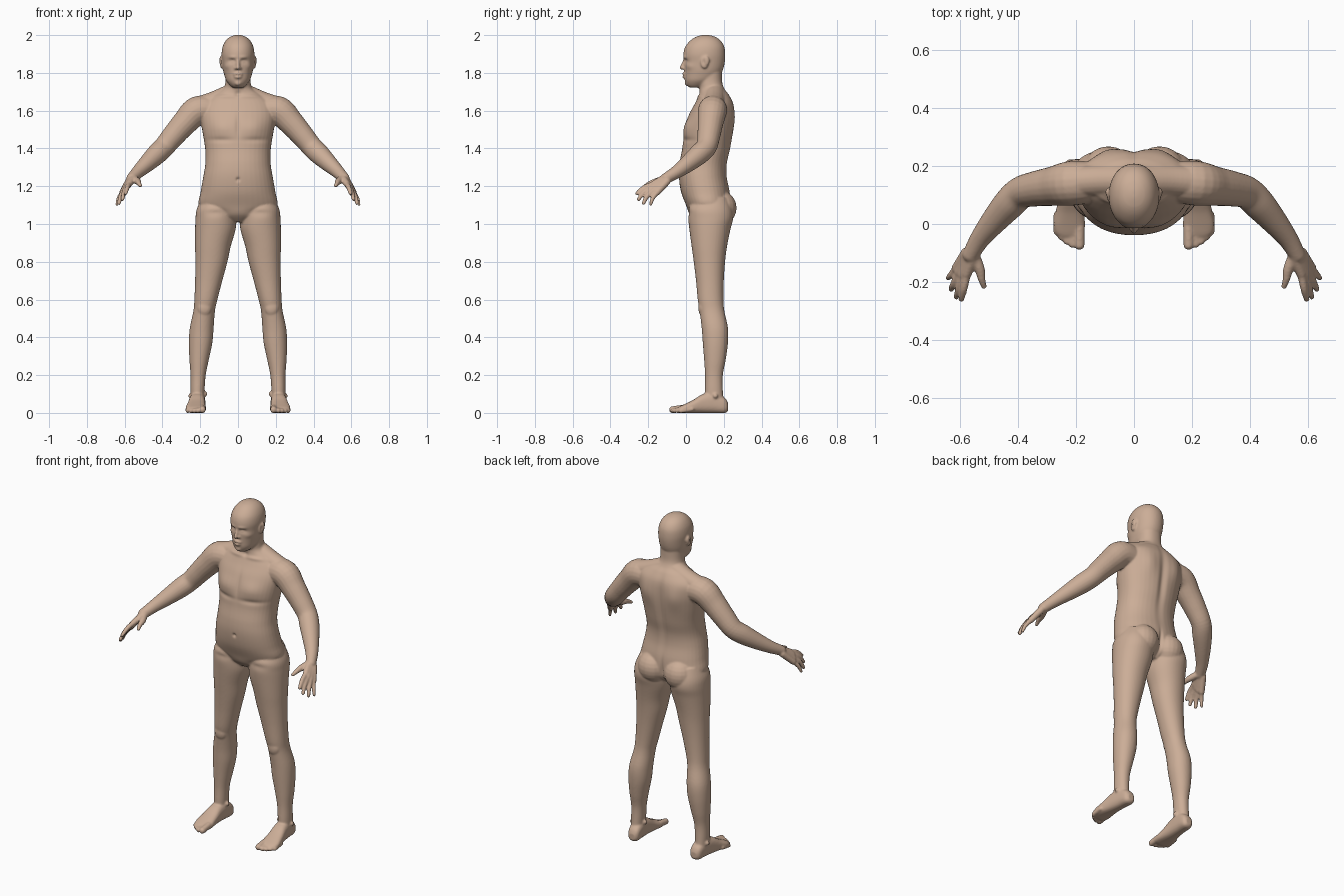
import bpy, bmesh, math
from mathutils import Vector, Matrix

bm = bmesh.new()


def spline(rows, n=5):
    """Catmull-Rom through rows of numbers."""
    out = []
    for i in range(len(rows) - 1):
        p0, p1, p2 = rows[max(i - 1, 0)], rows[i], rows[i + 1]
        p3 = rows[min(i + 2, len(rows) - 1)]
        for k in range(n):
            t = k / n
            out.append([0.5 * (2 * b + (c - a) * t + (2 * a - 5 * b + 4 * c - d) * t * t
                               + (3 * b - a - 3 * c + d) * t ** 3)
                        for a, b, c, d in zip(p0, p1, p2, p3)])
    return out + [list(rows[-1])]


def skin(rings):
    vs = [[bm.verts.new(p) for p in r] for r in rings]
    n = len(vs[0])
    for a, b in zip(vs, vs[1:]):
        for i in range(n):
            j = (i + 1) % n
            bm.faces.new((a[i], a[j], b[j], b[i]))
    bm.faces.new(vs[0])
    bm.faces.new(vs[-1][::-1])


def loft(rows, s=1, along_y=False, power=2.2, n=40):
    """Rows: position, centre x, half width, low side, high side."""
    rings = []
    for p, xc, hw, lo, hi in spline(rows):
        ring = []
        for i in range(n):
            a = 2 * math.pi * i / n
            c, d = math.cos(a), math.sin(a)
            x = s * (xc + hw * math.copysign(abs(c) ** (2 / power), c))
            w = (lo + hi) / 2 + (hi - lo) / 2 * math.copysign(abs(d) ** (2 / power), d)
            ring.append((x, p, w) if along_y else (x, w, p))
        rings.append(ring)
    skin(rings)


def ball(s, x, y, z, rx, ry=None, rz=None):
    m = Matrix.Translation((s * x, y, z)) @ Matrix.Diagonal((rx, ry or rx, rz or rx, 1))
    bmesh.ops.create_uvsphere(bm, u_segments=20, v_segments=12, radius=1, matrix=m)


def limb(s, rows, n=20):
    """Round tube through x, y, z, radius rows with ball ends."""
    pts = spline(rows)
    cs = [Vector((s * p[0], p[1], p[2])) for p in pts]
    rings = []
    for i, c in enumerate(cs):
        t = (cs[min(i + 1, len(cs) - 1)] - cs[max(i - 1, 0)]).normalized()
        u = t.cross(Vector((0.1, 0.2, 1))).normalized()
        v = u.cross(t)
        rings.append([c + pts[i][3] * (u * math.cos(2 * math.pi * k / n) + v * math.sin(2 * math.pi * k / n))
                      for k in range(n)])
    skin(rings)
    for r in (rows[0], rows[-1]):
        ball(s, *r)


# Torso and neck
loft([(1.01, 0, .05, .06, .18), (1.05, 0, .15, .02, .225), (1.10, 0, .207, .0, .235),
      (1.17, 0, .198, -.026, .232), (1.25, 0, .184, -.038, .217), (1.32, 0, .173, -.035, .218),
      (1.40, 0, .174, -.02, .236), (1.50, 0, .19, -.01, .252), (1.58, 0, .2, .016, .256),
      (1.64, 0, .185, .048, .25), (1.685, 0, .13, .068, .228), (1.715, 0, .08, .07, .205),
      (1.75, 0, .067, .064, .192), (1.81, 0, .066, .06, .19)])

# Head
loft([(1.722, 0, .026, .02, .08), (1.735, 0, .043, .004, .115), (1.76, 0, .063, -.006, .155),
      (1.79, 0, .073, -.008, .182), (1.82, 0, .080, -.009, .197), (1.86, 0, .084, -.011, .206),
      (1.90, 0, .087, -.014, .208), (1.94, 0, .081, -.003, .202), (1.972, 0, .064, .024, .182),
      (1.992, 0, .04, .055, .152), (2.001, 0, .012, .09, .118)], power=2.1)
limb(1, [(0, -.006, 1.872, .009), (0, -.014, 1.85, .009), (0, -.023, 1.828, .011)])
limb(1, [(-.02, -.006, 1.792, .006), (0, -.013, 1.795, .008), (.02, -.006, 1.792, .006)])
limb(1, [(-.016, -.005, 1.779, .006), (0, -.011, 1.778, .009), (.016, -.005, 1.779, .006)])
ball(1, 0, .006, 1.747, .02, .014, .016)

FINGERS = [((.576, -.172, 1.212), (.586, -.222, 1.193), (.595, -.26, 1.162)),
           ((.590, -.174, 1.196), (.603, -.222, 1.168), (.612, -.251, 1.130)),
           ((.602, -.166, 1.181), (.620, -.205, 1.148), (.630, -.225, 1.110)),
           ((.612, -.152, 1.168), (.632, -.177, 1.135), (.641, -.187, 1.103))]
TOES = [(.188, -.072, .018), (.213, -.070, .013), (.232, -.060, .012), (.250, -.046, .012), (.266, -.028, .012)]

for s in (1, -1):
    # Nostril wings and ears
    ball(s, .012, -.01, 1.824, .009, .011, .008)
    ball(s, .087, .098, 1.856, .009, .021, .034)
    ball(s, .091, .108, 1.864, .008, .016, .026)
    # Shoulder slope, arm
    limb(s, [(.03, .15, 1.69, .055), (.12, .15, 1.65, .055), (.2, .145, 1.622, .055)])
    limb(s, [(.13, .145, 1.60, .07), (.215, .14, 1.60, .077), (.28, .13, 1.538, .068),
             (.34, .121, 1.47, .061), (.39, .108, 1.41, .056), (.43, .07, 1.37, .055),
             (.48, .013, 1.322, .046), (.53, -.05, 1.275, .035), (.562, -.105, 1.242, .029)])
    # Hand
    for k, f in enumerate(FINGERS):
        r = .013 if k < 3 else .0115
        base = (.553 + .008 * k, -.112 + .004 * k, 1.245 - .006 * k)
        limb(s, [(*base, .02), (*f[0], .017)])
        limb(s, [(*f[0], r + .001), (*f[1], r), (*f[2], r - .003)])
    limb(s, [(.550, -.112, 1.238, .02), (.532, -.155, 1.226, .018),
             (.525, -.190, 1.216, .013), (.517, -.215, 1.203, .010)])
    # Buttock and leg
    ball(s, .088, .185, 1.085, .088, .083, .09)
    loft([(1.14, .12, .07, .05, .22), (1.08, .118, .100, .012, .245), (1.03, .118, .107, .012, .25),
          (.97, .12, .107, .018, .235), (.88, .133, .094, .03, .217), (.80, .141, .085, .041, .207),
          (.70, .155, .072, .053, .20), (.60, .170, .061, .062, .198), (.54, .179, .057, .072, .203),
          (.45, .192, .063, .083, .222), (.37, .198, .062, .089, .222), (.28, .206, .051, .096, .21),
          (.20, .211, .040, .101, .195), (.12, .214, .037, .1, .195), (.05, .215, .034, .1, .2)], s, power=2.1)
    ball(s, .178, .046 + .043, .555, .038, .024, .045)
    ball(s, .176, .145, .10, .014)
    ball(s, .250, .155, .09, .014)
    # Foot and toes
    loft([(.223, .207, .018, .012, .05), (.205, .208, .034, -.001, .08), (.15, .212, .039, -.001, .11),
          (.09, .217, .043, -.001, .100), (.04, .221, .049, -.001, .070), (0, .223, .054, -.001, .05),
          (-.03, .222, .050, -.001, .036), (-.045, .218, .038, .004, .028)], s, True, 2.6)
    for x, y, r in TOES:
        limb(s, [(x, y + .06, r + .008, r), (x, y, r - .001, r)])

bmesh.ops.recalc_face_normals(bm, faces=bm.faces)
mesh = bpy.data.meshes.new("body")
bm.to_mesh(mesh)
bm.free()
body = bpy.data.objects.new("body", mesh)
bpy.context.collection.objects.link(body)
bpy.context.view_layer.objects.active = body
body.select_set(True)

# Fuse all parts into one skin
rm = body.modifiers.new("fuse", 'REMESH')
rm.mode, rm.voxel_size, rm.use_smooth_shade = 'VOXEL', 0.0053, True
sm = body.modifiers.new("relax", 'SMOOTH')
sm.factor, sm.iterations = 0.5, 5
bpy.ops.object.convert(target='MESH')

# Sculpted detail: x, y, z, radius x, y, z, amount along the normal (mirrored)
DABS = [(.032, -.005, 1.862, .018, .03, .011, -.010),   # eye socket
        (.031, -.003, 1.859, .011, .03, .006, .005),    # eyelids
        (.028, -.008, 1.883, .022, .03, .008, .004),    # brow
        (.055, .02, 1.835, .02, .03, .016, .004),       # cheekbone
        (.0, -.02, 1.7865, .022, .03, .003, -.004),     # mouth line
        (.096, .092, 1.858, .02, .009, .016, -.005),    # ear hollow
        (.085, .0, 1.51, .06, .07, .045, .009),         # chest
        (.09, .0, 1.445, .07, .07, .014, -.006),        # under chest
        (.0, .0, 1.52, .012, .06, .07, -.006),          # breastbone
        (.0, -.037, 1.235, .009, .04, .010, -.010),     # navel
        (.0, .255, 1.45, .022, .06, .2, -.012),         # spine
        (.09, .255, 1.56, .045, .06, .07, .010),        # shoulder blade
        (.07, .07, 1.675, .06, .04, .010, .005),        # collarbone
        (.0, .065, 1.69, .016, .04, .014, -.008),       # throat notch
        (.0, .25, 1.08, .010, .08, .07, -.014),         # seat cleft
        (.12, .01, 1.06, .06, .05, .02, -.007)]         # groin fold
verts = body.data.vertices
normals = [v.normal.copy() for v in verts]
for v, nrm in zip(verts, normals):
    x, y, z = v.co
    x = abs(x)
    amount = 0
    for dx, dy, dz, rx, ry, rz, h in DABS:
        if abs(z - dz) < 2.5 * rz:
            q = ((x - dx) / rx) ** 2 + ((y - dy) / ry) ** 2 + ((z - dz) / rz) ** 2
            if q < 6:
                amount += h * math.exp(-q)
    if amount:
        v.co += nrm * amount

bpy.ops.object.shade_smooth()
skin_mat = bpy.data.materials.new("skin_tone")
skin_mat.diffuse_color = (.6, .42, .31, 1)
body.data.materials.clear()
body.data.materials.append(skin_mat)
